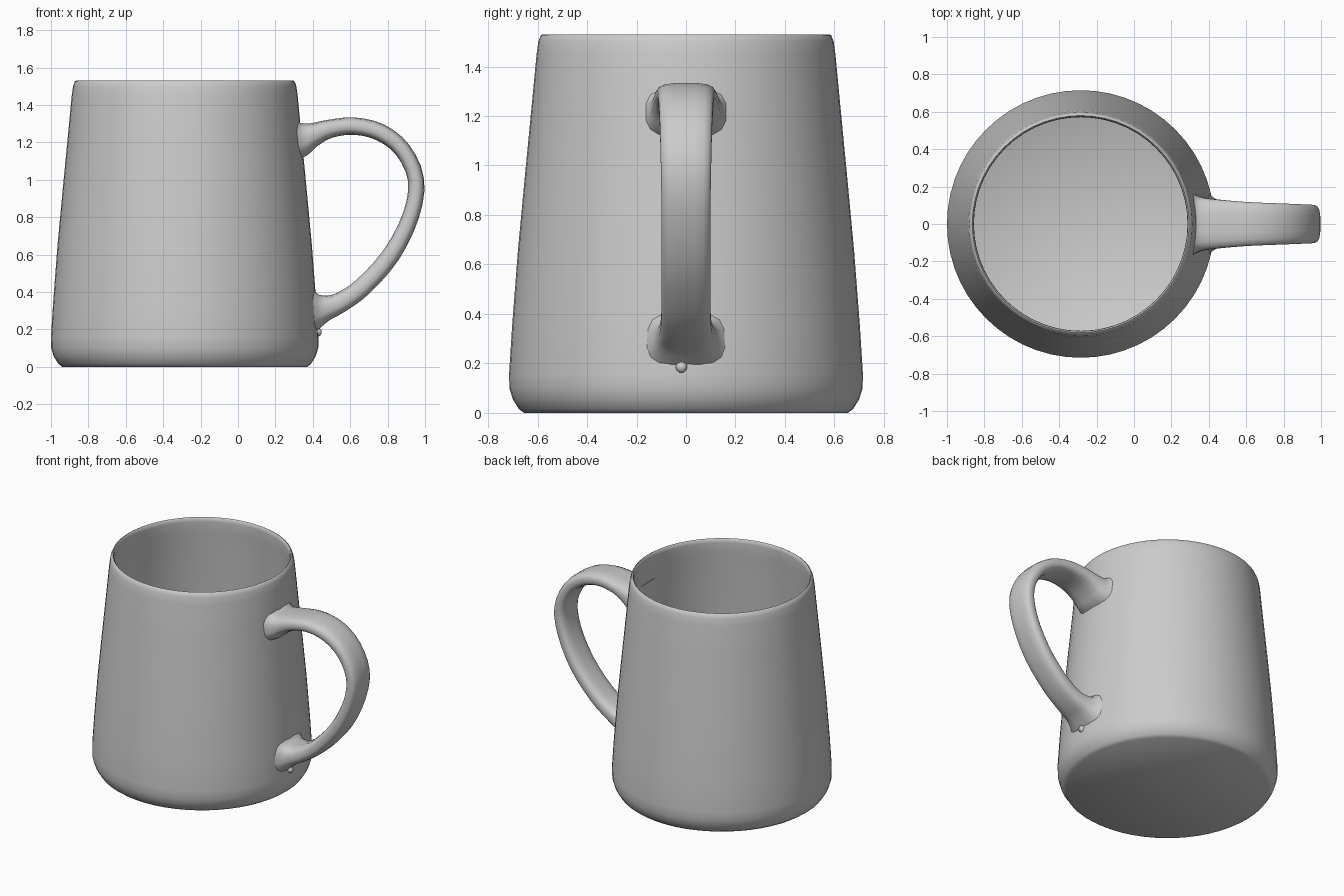
import bpy, bmesh, math
from mathutils import Vector

cube = bpy.data.objects.get("Cube")
if cube:
    bpy.data.objects.remove(cube, do_unlink=True)

CENTRE_X = -0.285

glaze = bpy.data.materials.new("grey_ceramic")
glaze.use_nodes = True
COLOUR = (0.6, 0.6, 0.6, 1)
glaze.diffuse_color = COLOUR
glaze.node_tree.nodes["Principled BSDF"].inputs["Base Color"].default_value = COLOUR


def finish(name, bm, angle=50):
    bmesh.ops.recalc_face_normals(bm, faces=bm.faces)
    mesh = bpy.data.meshes.new(name)
    bm.to_mesh(mesh)
    bm.free()
    mesh.materials.append(glaze)
    ob = bpy.data.objects.new(name, mesh)
    bpy.context.collection.objects.link(ob)
    bpy.ops.object.select_all(action="DESELECT")
    ob.select_set(True)
    bpy.context.view_layer.objects.active = ob
    bpy.ops.object.shade_smooth_by_angle(angle=math.radians(angle))
    return ob


def bridge(bm, a, b):
    n = len(a)
    for i in range(n):
        bm.faces.new((a[i], a[(i + 1) % n], b[(i + 1) % n], b[i]))


# Mug body: outer wall, rim, inner wall and floor as one turned profile
profile = [(0.655, 0.0), (0.675, 0.015), (0.70, 0.055), (0.714, 0.10), (0.715, 0.16),
           (0.703, 0.35), (0.68, 0.65), (0.652, 0.95), (0.623, 1.25), (0.604, 1.45),
           (0.597, 1.50), (0.588, 1.525), (0.58, 1.53), (0.573, 1.522), (0.571, 1.50),
           (0.58, 1.42), (0.60, 1.2), (0.655, 0.6), (0.68, 0.2), (0.66, 0.1), (0.62, 0.07)]
SIDES = 56
bm = bmesh.new()
rings = []
for r, z in profile:
    rings.append([bm.verts.new((CENTRE_X + r * math.cos(math.tau * i / SIDES),
                                r * math.sin(math.tau * i / SIDES), z))
                  for i in range(SIDES)])
for a, b in zip(rings, rings[1:]):
    bridge(bm, a, b)
bm.faces.new(rings[0])
bm.faces.new(rings[-1])
finish("mug_body", bm)

# Handle sections: x, z, half thickness, half width; flared at both ends
sections = [(0.30, 1.215, 0.12, 0.175), (0.345, 1.22, 0.095, 0.15), (0.40, 1.24, 0.066, 0.138),
            (0.49, 1.272, 0.05, 0.128), (0.62, 1.287, 0.047, 0.118), (0.76, 1.254, 0.047, 0.112),
            (0.88, 1.16, 0.045, 0.107), (0.952, 1.0, 0.044, 0.103), (0.925, 0.81, 0.045, 0.10),
            (0.82, 0.60, 0.049, 0.10), (0.67, 0.43, 0.051, 0.10), (0.55, 0.345, 0.055, 0.105),
            (0.47, 0.315, 0.07, 0.12), (0.425, 0.305, 0.10, 0.14), (0.38, 0.30, 0.135, 0.18)]
STEPS, AROUND = 3, 16


def smooth_path(points):
    pts = [Vector(p) for p in points]
    out = []
    for i in range(len(pts) - 1):
        p0, p1, p2, p3 = (pts[max(0, min(len(pts) - 1, i + k))] for k in (-1, 0, 1, 2))
        for s in range(STEPS):
            t = s / STEPS
            out.append(0.5 * (2 * p1 + (p2 - p0) * t + (2 * p0 - 5 * p1 + 4 * p2 - p3) * t * t
                              + (3 * p1 - p0 - 3 * p2 + p3) * t ** 3))
    return out + [pts[-1]]


def rounded(v, power):
    return math.copysign(abs(v) ** power, v)


path = smooth_path(sections)
bm = bmesh.new()
rings = []
for i, (x, z, thick, wide) in enumerate(path):
    before, after = path[max(0, i - 1)], path[min(len(path) - 1, i + 1)]
    along = Vector((after[0] - before[0], 0, after[1] - before[1])).normalized()
    across = Vector((-along.z, 0, along.x))
    ring = []
    for k in range(AROUND):
        a = math.tau * (k + 0.5) / AROUND
        p = (Vector((x, 0, z)) + across * thick * rounded(math.sin(a), 0.7)
             + Vector((0, wide * rounded(math.cos(a), 0.6), 0)))
        ring.append(bm.verts.new(p))
    rings.append(ring)
for a, b in zip(rings, rings[1:]):
    bridge(bm, a, b)
bm.faces.new(rings[0])
bm.faces.new(rings[-1])
finish("handle", bm)

# Small drip of glaze under the lower handle joint
bm = bmesh.new()
bmesh.ops.create_uvsphere(bm, u_segments=10, v_segments=6, radius=0.024)
bmesh.ops.translate(bm, verts=bm.verts, vec=(0.425, -0.018, 0.185))
finish("glaze_drip", bm)
